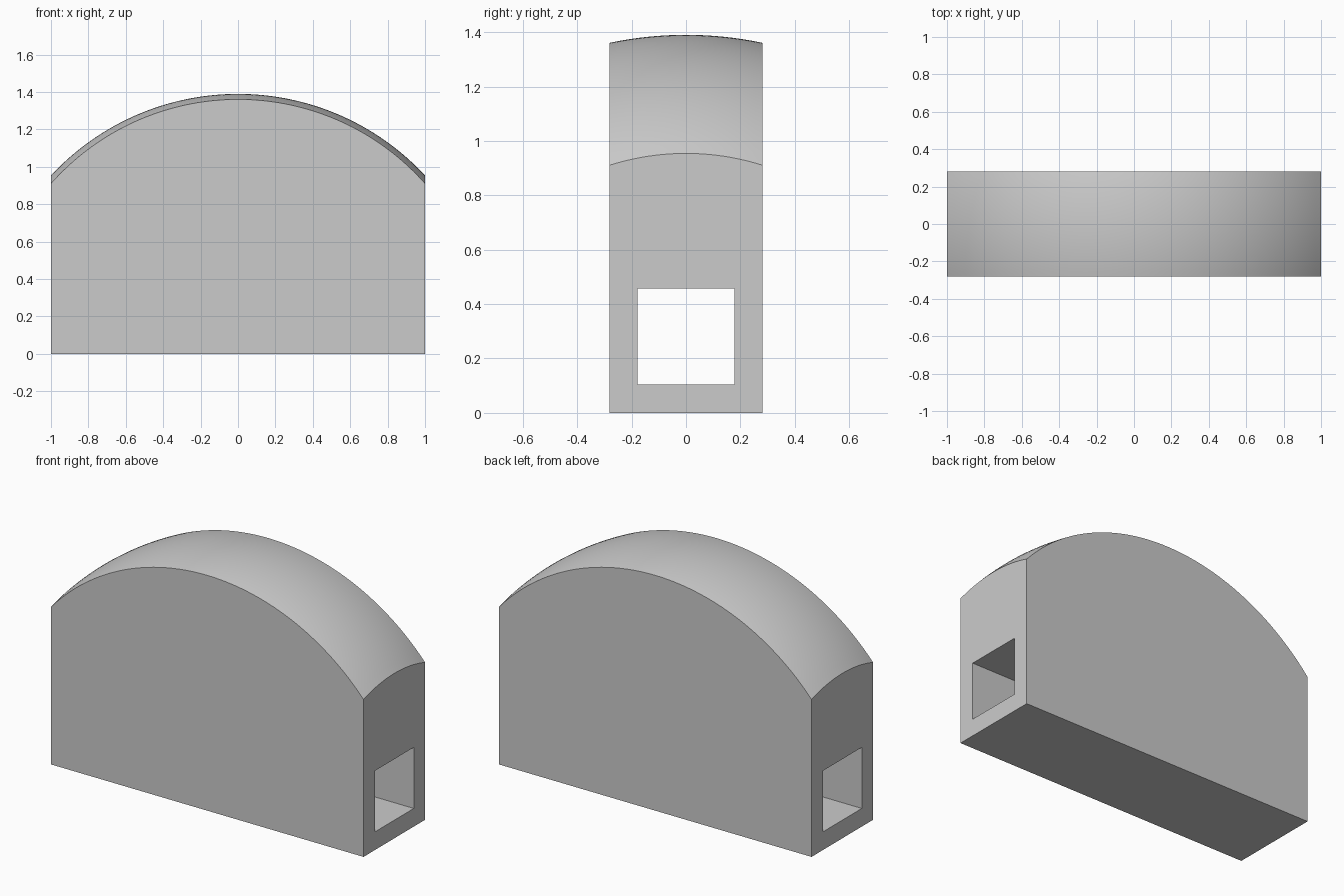
import bpy, bmesh, math

if "Cube" in bpy.data.objects:
    bpy.data.objects.remove(bpy.data.objects["Cube"])

HALF_X, HALF_Y = 1.0, 0.281          # block footprint
RADIUS, CENTRE_Z = 1.365, 0.025      # sphere that shapes the domed top

grey = bpy.data.materials.new("plain grey")
grey.diffuse_color = (0.6, 0.6, 0.6, 1)
grey.use_nodes = True
grey.node_tree.nodes["Principled BSDF"].inputs["Base Color"].default_value = grey.diffuse_color


def add_object(name, bm):
    mesh = bpy.data.meshes.new(name)
    bm.to_mesh(mesh)
    bm.free()
    obj = bpy.data.objects.new(name, mesh)
    bpy.context.collection.objects.link(obj)
    mesh.materials.append(grey)
    return obj


# Block: grid raised onto a sphere, then its rim dropped to the ground
bm = bmesh.new()
bmesh.ops.create_grid(bm, x_segments=64, y_segments=20, size=1)
for v in bm.verts:
    v.co.x *= HALF_X
    v.co.y *= HALF_Y
    v.co.z = CENTRE_Z + math.sqrt(RADIUS ** 2 - v.co.x ** 2 - v.co.y ** 2)
for f in bm.faces:
    f.smooth = True
rim = [e for e in bm.edges if e.is_boundary]
walls = bmesh.ops.extrude_edge_only(bm, edges=rim)["geom"]
for g in walls:
    if isinstance(g, bmesh.types.BMVert):
        g.co.z = 0
    elif isinstance(g, bmesh.types.BMFace):
        g.smooth = False
bottom = [e for e in bm.edges if e.is_boundary]
bmesh.ops.holes_fill(bm, edges=bottom, sides=0)
bmesh.ops.recalc_face_normals(bm, faces=bm.faces)
# Merge the flat wall strips into single faces
flat = [f for f in bm.faces if not f.smooth]
inner = [e for e in bm.edges if len(e.link_faces) == 2
         and not any(f.smooth for f in e.link_faces)
         and e.calc_face_angle() < 0.001]
bmesh.ops.dissolve_edges(bm, edges=inner, use_verts=True)
for f in bm.faces:
    f.smooth = f.normal.z > 0.3
block = add_object("domed_block", bm)

# Square tunnel running the full length
bm = bmesh.new()
bmesh.ops.create_cube(bm, size=1)
for v in bm.verts:
    v.co.x *= 2.4
    v.co.y *= 0.356
    v.co.z = 0.2815 + v.co.z * 0.353
cutter = add_object("tunnel_cutter", bm)
cutter.hide_render = True

cut = block.modifiers.new("tunnel", "BOOLEAN")
cut.operation = "DIFFERENCE"
cut.solver = "EXACT"
cut.object = cutter
bpy.context.view_layer.objects.active = block
block.select_set(True)
bpy.ops.object.modifier_apply(modifier=cut.name)
bpy.data.objects.remove(cutter)
bpy.ops.object.shade_smooth_by_angle(angle=math.radians(20))
